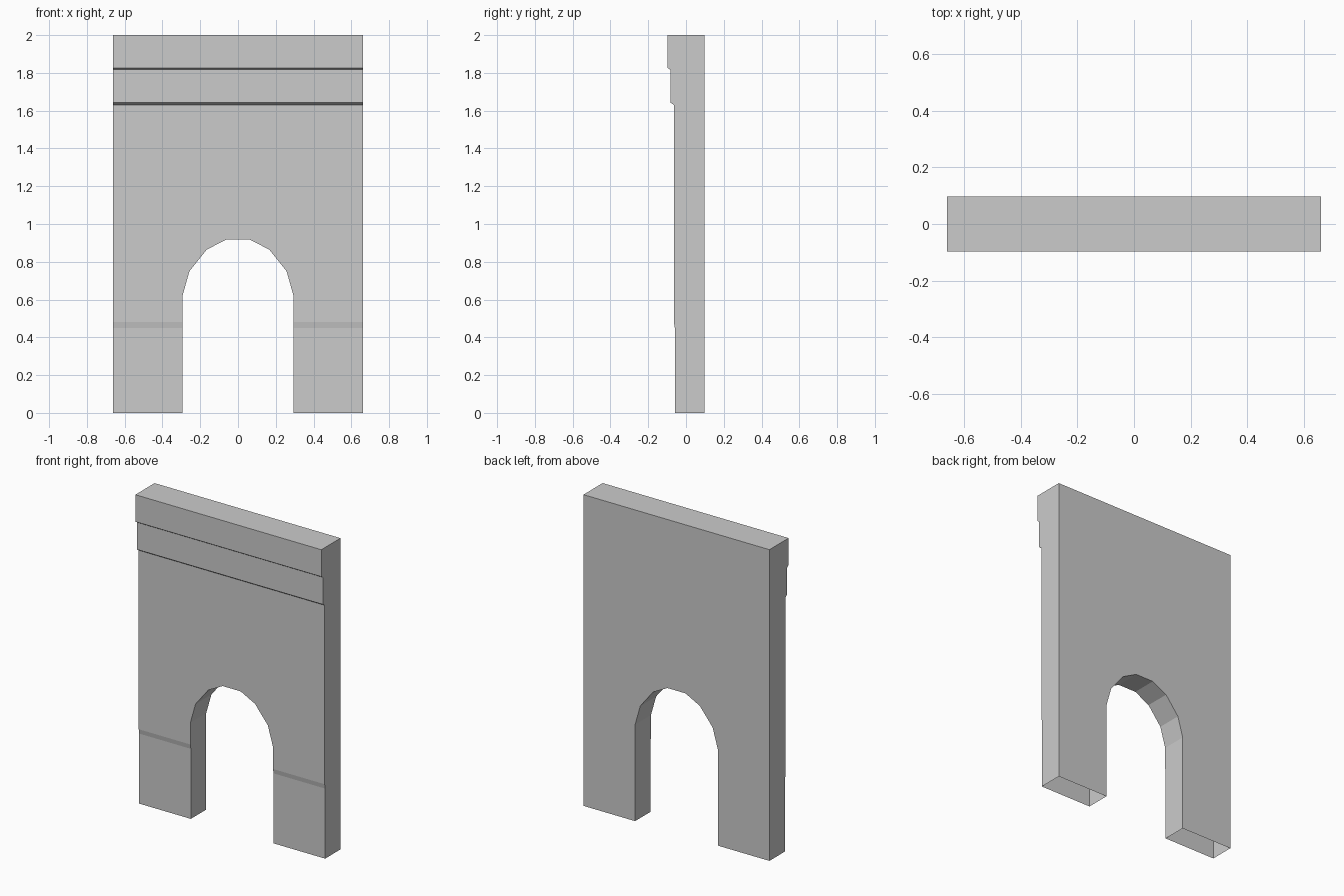
import bpy, bmesh

if "Cube" in bpy.data.objects:
    bpy.data.objects.remove(bpy.data.objects["Cube"])


def prism(name, points, offset, place):
    """Extrude a 2D outline along `offset`; `place` maps 2D points to 3D."""
    bm = bmesh.new()
    face = bm.faces.new([bm.verts.new(place(a, b)) for a, b in points])
    new = bmesh.ops.extrude_face_region(bm, geom=[face])["geom"]
    bmesh.ops.translate(bm, vec=offset,
                        verts=[v for v in new if isinstance(v, bmesh.types.BMVert)])
    bmesh.ops.recalc_face_normals(bm, faces=bm.faces)
    mesh = bpy.data.meshes.new(name)
    bm.to_mesh(mesh)
    bm.free()
    obj = bpy.data.objects.new(name, mesh)
    bpy.context.collection.objects.link(obj)
    return obj


# Wall: side profile (y, z) with two stepped bands at the top of the front
W = 0.661
profile = [(0.097, 0), (0.097, 2), (-0.098, 2), (-0.098, 1.827), (-0.083, 1.817),
           (-0.083, 1.643), (-0.064, 1.63), (-0.064, 0.48), (-0.059, 0.45), (-0.059, 0)]
wall = prism("arched_wall", profile, (2 * W, 0, 0), lambda y, z: (-W, y, z))

# Doorway: faceted arch outline (x, z), mirrored left to right
half = [(0.294, -0.2), (0.294, 0.62), (0.257, 0.75), (0.166, 0.864), (0.064, 0.917)]
outline = half + [(-x, z) for x, z in reversed(half)]
cutter = prism("doorway_cutter", outline, (0, 1, 0), lambda x, z: (x, -0.5, z))
cutter.hide_render = True

cut = wall.modifiers.new("doorway", "BOOLEAN")
cut.operation = "DIFFERENCE"
cut.solver = "EXACT"
cut.object = cutter
bpy.context.view_layer.update()
result = bpy.data.meshes.new_from_object(
    wall.evaluated_get(bpy.context.evaluated_depsgraph_get()))
wall.modifiers.clear()
wall.data = result
bpy.data.objects.remove(cutter)

# Open underside of the two legs
bm = bmesh.new()
bm.from_mesh(result)
bottom = [f for f in bm.faces if all(v.co.z < 0.001 for v in f.verts)]
bmesh.ops.delete(bm, geom=bottom, context="FACES")
bm.to_mesh(result)
bm.free()
